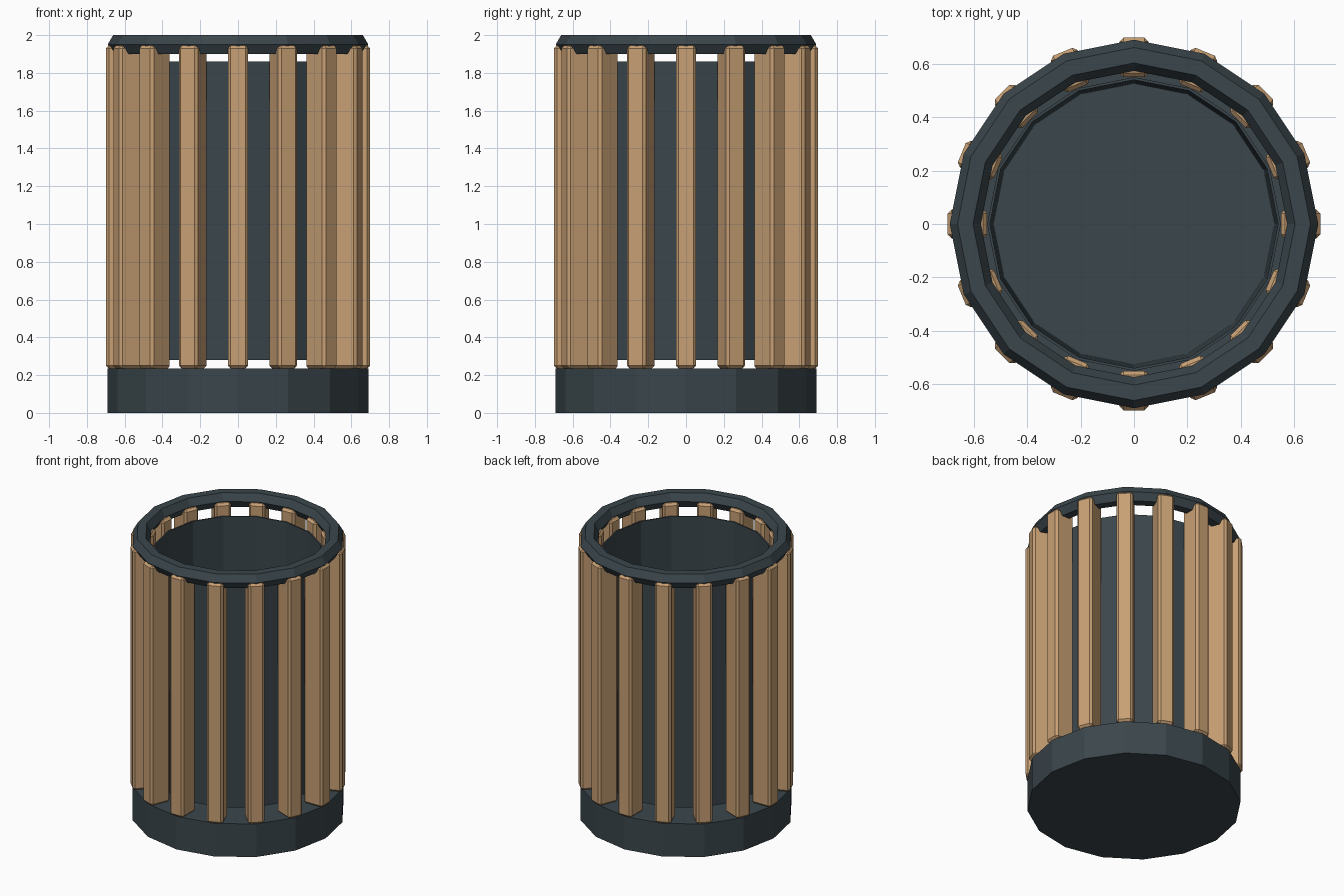
import bpy
from math import sin, cos, pi
from mathutils import Matrix

cube = bpy.data.objects.get("Cube")
if cube:
    bpy.data.objects.remove(cube, do_unlink=True)

SIDES = 16


def material(name, rgb):
    mat = bpy.data.materials.new(name)
    mat.use_nodes = True
    colour = (*rgb, 1)
    mat.diffuse_color = colour
    node = next(n for n in mat.node_tree.nodes if n.type == "BSDF_PRINCIPLED")
    node.inputs["Base Color"].default_value = colour
    return mat


metal = material("dark slate metal", (0.043, 0.061, 0.071))
wood = material("light wood", (0.578, 0.352, 0.176))


def lathe(name, profile, mat, closed=False):
    """Spin (radius, z) points round z; open profiles get capped at both ends."""
    n = len(profile)
    verts = [(r * cos(2 * pi * i / SIDES), r * sin(2 * pi * i / SIDES), z)
             for i in range(SIDES) for r, z in profile]
    faces = []
    for i in range(SIDES):
        a, b = i * n, (i + 1) % SIDES * n
        for j in range(n if closed else n - 1):
            k = (j + 1) % n
            faces.append((a + j, b + j, b + k, a + k))
    if not closed:
        faces.append([i * n for i in reversed(range(SIDES))])
        faces.append([i * n + n - 1 for i in range(SIDES)])
    mesh = bpy.data.meshes.new(name)
    mesh.from_pydata(verts, [], faces)
    mesh.materials.append(mat)
    obj = bpy.data.objects.new(name, mesh)
    bpy.context.collection.objects.link(obj)
    return obj


# Solid base drum
lathe("base", [(0.69, 0), (0.69, 0.235)], metal)

# Slightly tapered open liner with a thin wall and floor
lathe("liner", [(0.535, 0.28), (0.55, 1.86), (0.54, 1.86), (0.526, 0.29)], metal)

# Top ring with a hexagonal section
lathe("top_ring", [(0.632 + 0.058 * cos(k * pi / 3), 1.95 + 0.058 * sin(k * pi / 3))
                   for k in range(6)], metal, closed=True)

# Bevelled upright slats around the liner
inner, outer, bottom, top, width = 0.55, 0.698, 0.235, 1.945, 0.108
for i in range(SIDES):
    bpy.ops.mesh.primitive_cube_add(size=1)
    slat = bpy.context.object
    slat.name = f"slat_{i + 1}"
    slat.data.transform(Matrix.Translation(((inner + outer) / 2, 0, (bottom + top) / 2))
                        @ Matrix.Diagonal((outer - inner, width, top - bottom, 1)))
    slat.rotation_euler.z = 2 * pi * i / SIDES
    slat.data.materials.append(wood)
    bevel = slat.modifiers.new("edge bevel", "BEVEL")
    bevel.width = 0.015
    bevel.segments = 1
